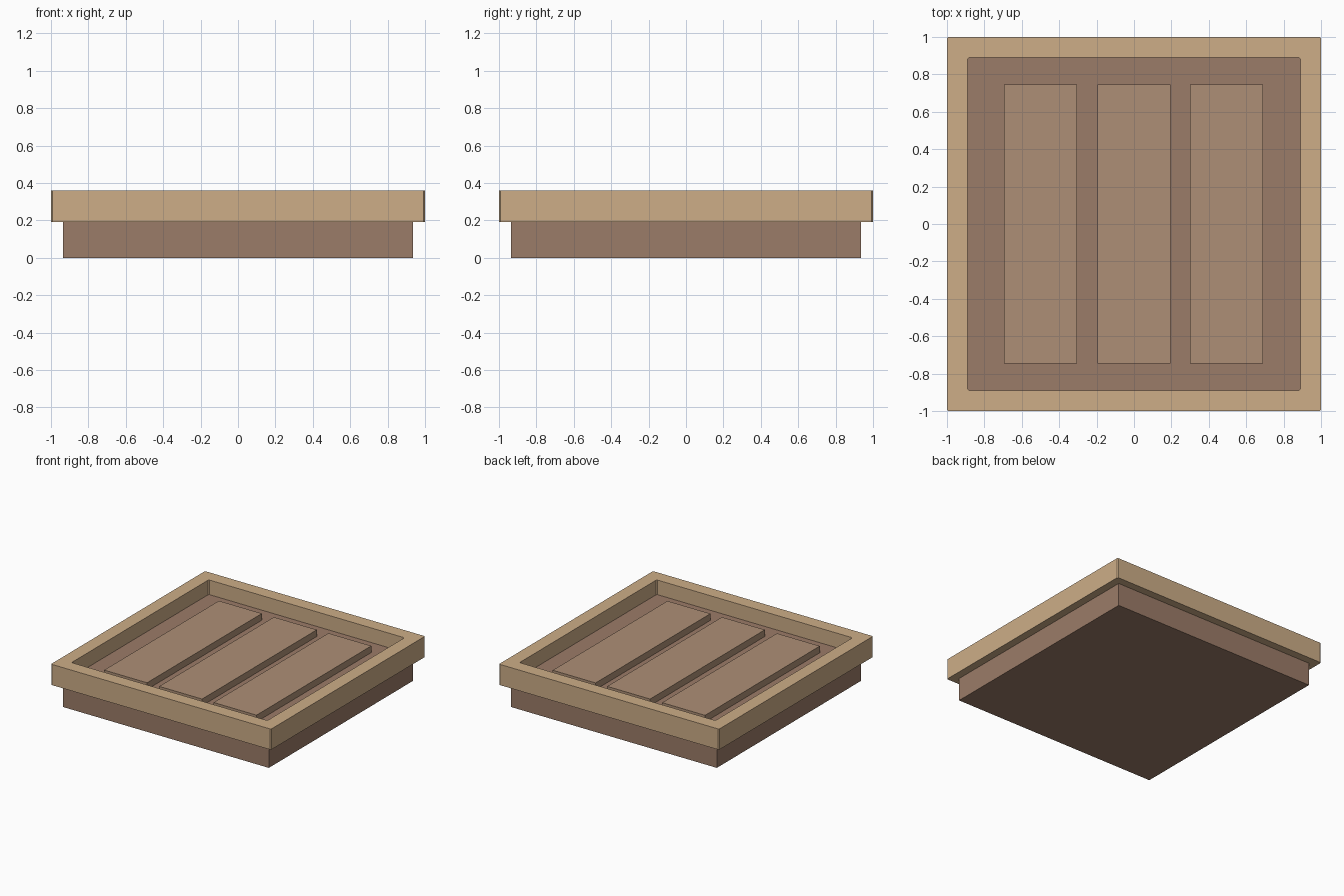
import bpy, bmesh

if "Cube" in bpy.data.objects:
    bpy.data.objects.remove(bpy.data.objects["Cube"])


def material(name, rgb):
    m = bpy.data.materials.new(name)
    m.diffuse_color = (*rgb, 1)
    m.use_nodes = True
    m.node_tree.nodes["Principled BSDF"].inputs["Base Color"].default_value = m.diffuse_color
    return m


def finish(name, bm, mat):
    bmesh.ops.recalc_face_normals(bm, faces=bm.faces)
    mesh = bpy.data.meshes.new(name)
    bm.to_mesh(mesh)
    bm.free()
    mesh.materials.append(mat)
    ob = bpy.data.objects.new(name, mesh)
    bpy.context.collection.objects.link(ob)
    return ob


def box(name, x, y, z, mat):
    """Box from (min, max) ranges."""
    bm = bmesh.new()
    bmesh.ops.create_cube(bm, size=1)
    for v in bm.verts:
        v.co = [r[0] if c < 0 else r[1] for c, r in zip(v.co, (x, y, z))]
    return finish(name, bm, mat)


def chamfered_square(h, c):
    """Square outline of half-size h with corners cut by c."""
    k = h - c
    return [(h, -k), (h, k), (k, h), (-k, h), (-h, k), (-h, -k), (-k, -h), (k, -h)]


def frame(name, outer, inner, chamfer, z0, z1, mat):
    bm = bmesh.new()
    loops = [[bm.verts.new((x, y, z)) for x, y in chamfered_square(h, chamfer)]
             for h, z in ((outer, z0), (outer, z1), (inner, z1), (inner, z0))]
    for a, b in zip(loops, loops[1:] + loops[:1]):
        for i in range(8):
            j = (i + 1) % 8
            bm.faces.new((a[i], a[j], b[j], b[i]))
    return finish(name, bm, mat)


tan = material("light_wood", (0.61, 0.42, 0.245))
brown = material("dark_wood", (0.33, 0.2, 0.138))
mid = material("plank_wood", (0.42, 0.275, 0.18))

# Base block, whose top forms the recessed floor inside the rim
box("base", (-0.935, 0.935), (-0.935, 0.935), (0, 0.24), brown)

# Raised rim overhanging the base
frame("rim", 1.0, 0.89, 0.008, 0.19, 0.36, tan)

# Three raised planks on the floor
for i, cx in enumerate((-0.5, 0, 0.495)):
    box(f"plank_{i + 1}", (cx - 0.195, cx + 0.195), (-0.745, 0.745), (0.24, 0.295), mid)
